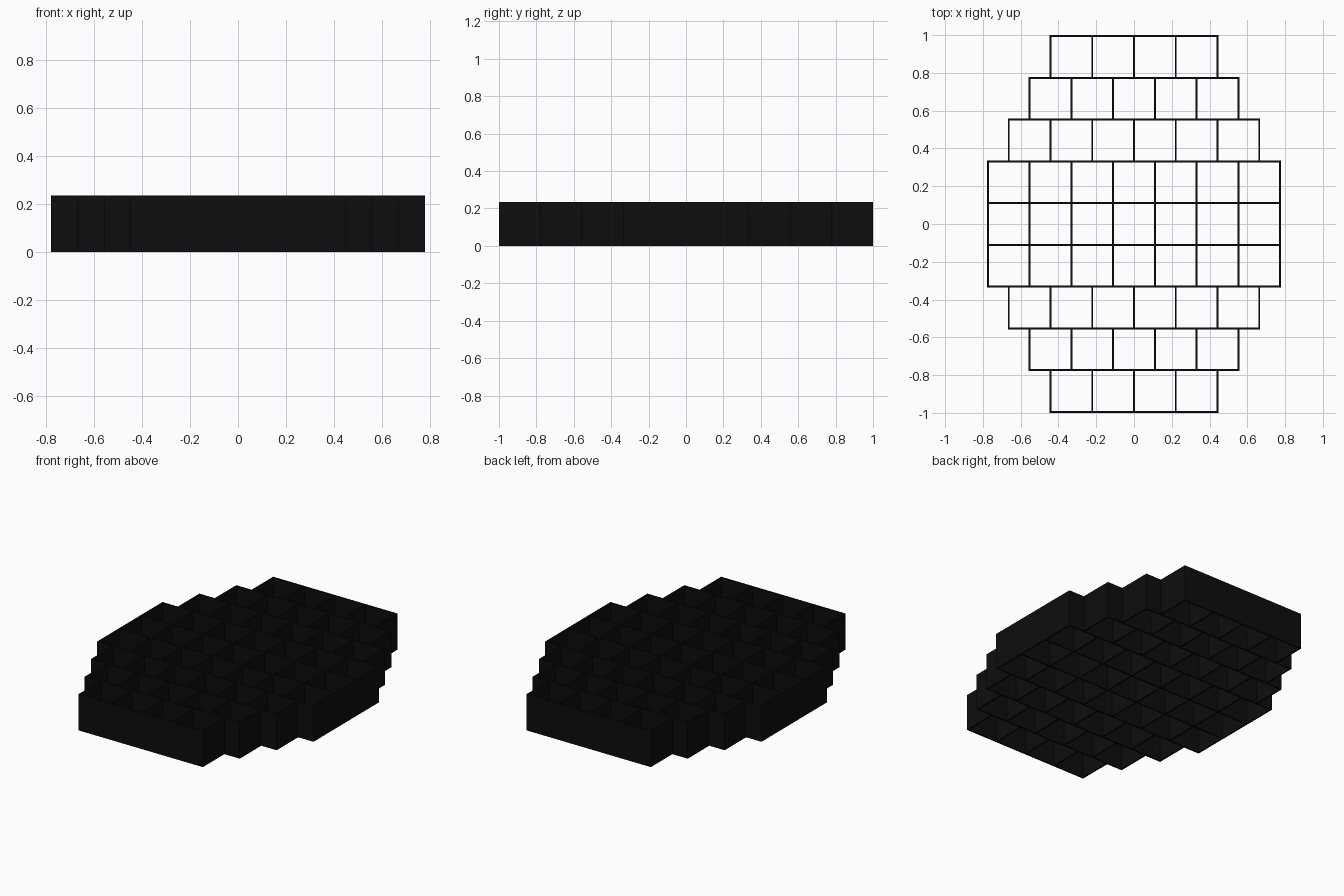
import bpy
import bmesh
from mathutils import Matrix, Vector

if "Cube" in bpy.data.objects:
    bpy.data.objects.remove(bpy.data.objects["Cube"])

CELLS = [4, 5, 6, 7, 7, 7, 6, 5, 4]   # cells in each row, front to back
WALL = 0.01                           # wall thickness
HEIGHT = 0.235
PITCH = (2 - WALL) / len(CELLS)       # distance between wall centres

black = bpy.data.materials.new("black")
black.diffuse_color = (0.004, 0.004, 0.004, 1)
black.use_nodes = True
black.node_tree.nodes["Principled BSDF"].inputs["Base Color"].default_value = black.diffuse_color


def add_wall(bm, x, y, sx, sy):
    """Add one upright wall standing on the ground."""
    place = Matrix.Translation(Vector((x, y, HEIGHT / 2)))
    bmesh.ops.create_cube(bm, size=1, matrix=place @ Matrix.Diagonal((sx, sy, HEIGHT, 1)))


def finish(bm, name):
    mesh = bpy.data.meshes.new(name)
    bm.to_mesh(mesh)
    bm.free()
    mesh.materials.append(black)
    bpy.context.collection.objects.link(bpy.data.objects.new(name, mesh))


# Long walls between rows, as wide as the wider neighbouring row
bm = bmesh.new()
for i in range(len(CELLS) + 1):
    count = max(CELLS[max(i - 1, 0):i + 1])
    add_wall(bm, 0, (i - len(CELLS) / 2) * PITCH, count * PITCH + WALL, WALL)
finish(bm, "row_walls")

# Short dividers closing the open square cells in each row
bm = bmesh.new()
for i, count in enumerate(CELLS):
    y = (i + 0.5 - len(CELLS) / 2) * PITCH
    for j in range(count + 1):
        add_wall(bm, (j - count / 2) * PITCH, y, WALL, PITCH - WALL)
finish(bm, "cell_dividers")
